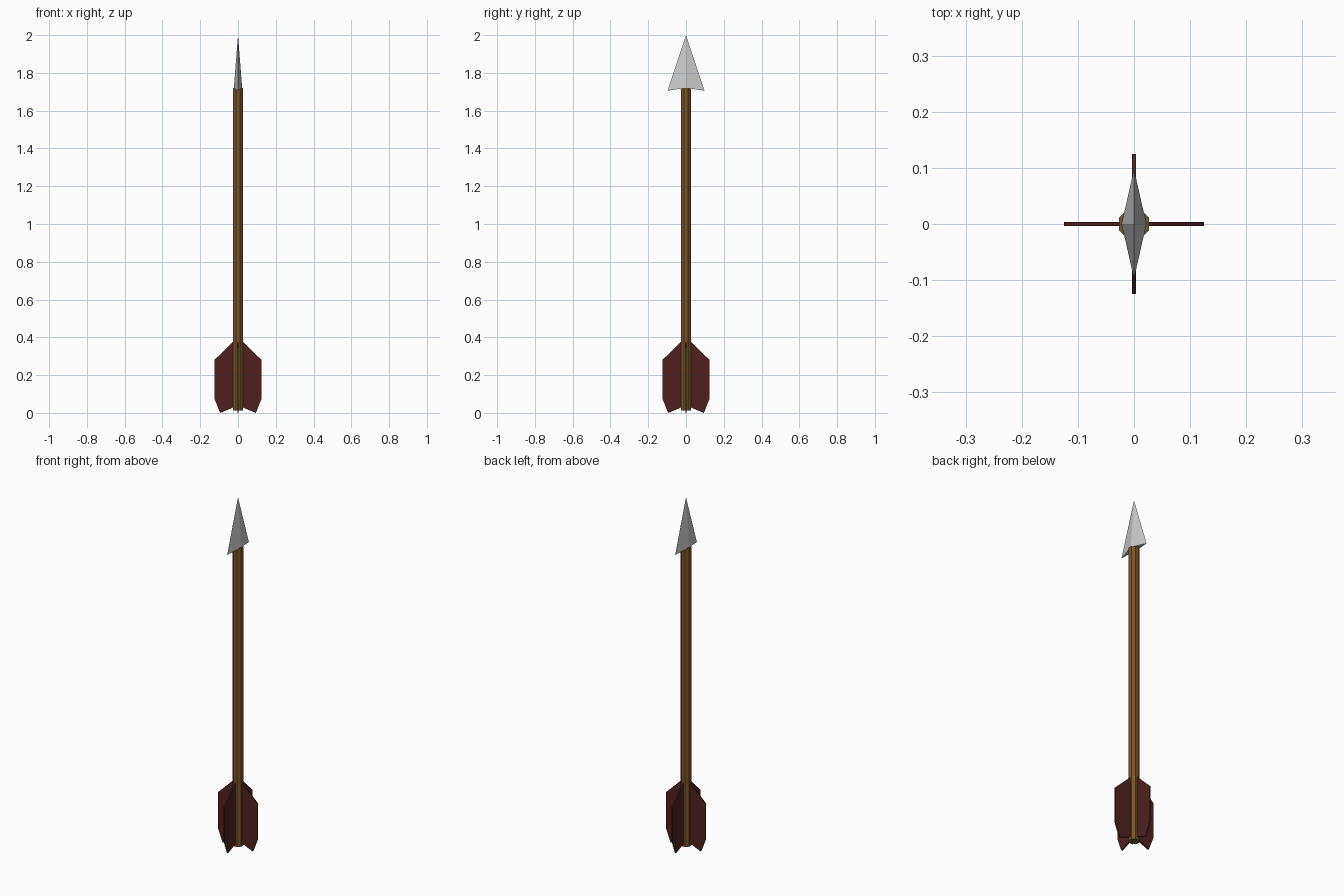
import bpy, bmesh
from math import pi, radians
from mathutils import Matrix

if "Cube" in bpy.data.objects:
    bpy.data.objects.remove(bpy.data.objects["Cube"])


def material(name, rgb):
    m = bpy.data.materials.new(name)
    m.diffuse_color = (*rgb, 1)
    m.use_nodes = True
    m.node_tree.nodes["Principled BSDF"].inputs["Base Color"].default_value = m.diffuse_color
    return m


def add_object(name, bm, mat=None):
    bmesh.ops.recalc_face_normals(bm, faces=bm.faces)
    me = bpy.data.meshes.new(name)
    bm.to_mesh(me)
    bm.free()
    ob = bpy.data.objects.new(name, me)
    bpy.context.collection.objects.link(ob)
    if mat:
        me.materials.append(mat)
    return ob


wood = material("wood", (0.19, 0.095, 0.025))
feather = material("feather", (0.075, 0.016, 0.014))

# Shaft: eight-sided rod with flats facing the axes
BOTTOM, TOP = 0.012, 1.72
bm = bmesh.new()
bmesh.ops.create_cone(
    bm, cap_ends=True, segments=8, radius1=0.029, radius2=0.029, depth=TOP - BOTTOM,
    matrix=Matrix.Translation((0, 0, (TOP + BOTTOM) / 2)) @ Matrix.Rotation(pi / 8, 4, 'Z'))
add_object("shaft", bm, wood)

# Head: flattened diamond point with slightly swept-back barbs
bm = bmesh.new()
tip = bm.verts.new((0, 0, 2))
ring = [bm.verts.new(p) for p in
        [(0.022, 0, 1.72), (0, 0.098, 1.706), (-0.022, 0, 1.72), (0, -0.098, 1.706)]]
for i in range(4):
    bm.faces.new((ring[i], ring[(i + 1) % 4], tip))
bm.faces.new((ring[0], ring[2], ring[1]))
bm.faces.new((ring[0], ring[3], ring[2]))
add_object("arrow_head", bm)

# Four thin fletching vanes around the tail
THICK = 0.007
profile = [(0.01, 0.39), (0.022, 0.38), (0.125, 0.28), (0.125, 0.077),
           (0.095, 0.0), (0.026, 0.028), (0.01, 0.032)]
for i in range(4):
    bm = bmesh.new()
    face = bm.faces.new([bm.verts.new((x, -THICK / 2, z)) for x, z in profile])
    side = bmesh.ops.extrude_face_region(bm, geom=[face], use_keep_orig=True)["geom"]
    bmesh.ops.translate(bm, vec=(0, THICK, 0),
                        verts=[g for g in side if isinstance(g, bmesh.types.BMVert)])
    bmesh.ops.rotate(bm, verts=bm.verts, cent=(0, 0, 0),
                     matrix=Matrix.Rotation(radians(90 * i), 3, 'Z'))
    add_object(f"vane_{i + 1}", bm, feather)
